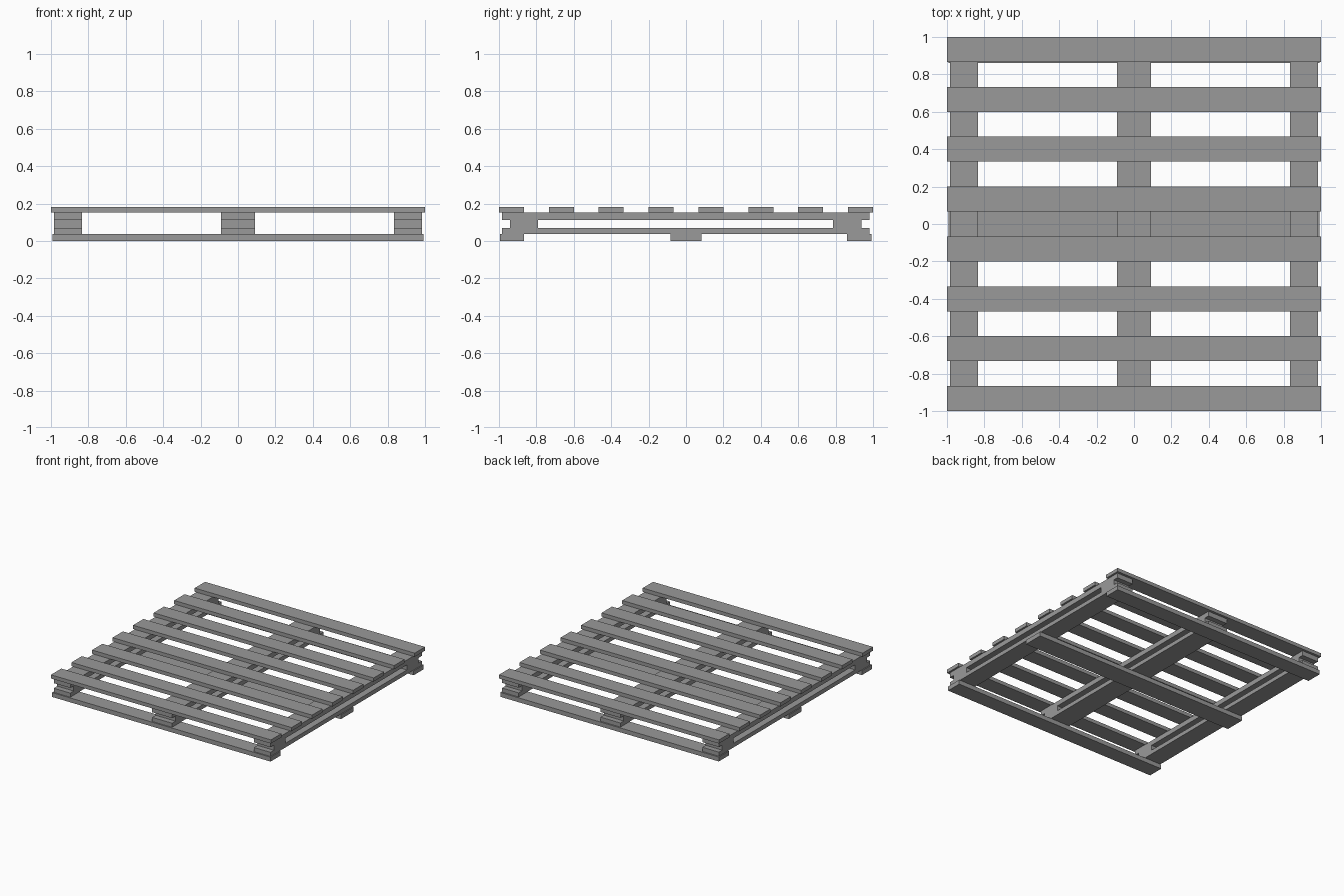
import bpy

cube = bpy.data.objects.get("Cube")
if cube:
    bpy.data.objects.remove(cube, do_unlink=True)

# Single flat grey for all the boards
grey = bpy.data.materials.new("plain grey")
grey.use_nodes = True
colour = (0.32, 0.32, 0.32, 1)
grey.diffuse_color = colour
grey.node_tree.nodes["Principled BSDF"].inputs["Base Color"].default_value = colour


def board(name, x, y, z):
    """Box spanning the given (low, high) ranges."""
    spans = (x, y, z)
    bpy.ops.mesh.primitive_cube_add(size=1, location=[(a + b) / 2 for a, b in spans])
    obj = bpy.context.object
    obj.name = name
    obj.scale = [b - a for a, b in spans]
    bpy.ops.object.transform_apply(location=False, rotation=False, scale=True)
    obj.data.materials.append(grey)
    return obj


# Height of each layer
BOTTOM = (0, 0.036)
LOWER = (0.036, 0.07)
BLOCK = (0.07, 0.112)
UPPER = (0.112, 0.152)
DECK = (0.152, 0.182)

# Eight evenly spaced deck slats
SLATS, WIDTH = 8, 0.134
for i in range(SLATS):
    y = -1 + i * (2 - WIDTH) / (SLATS - 1)
    board(f"deck_slat_{i + 1}", (-1, 1), (y, y + WIDTH), DECK)

# Three stringers, each two rails held apart by end blocks
for side, x in (("right", (-0.985, -0.835)),
                ("middle", (-0.09, 0.09)),
                ("left", (0.835, 0.985))):
    board(f"{side}_lower_rail", x, (-0.985, 0.98), LOWER)
    board(f"{side}_upper_rail", x, (-0.985, 0.98), UPPER)
    board(f"{side}_front_block", x, (-0.94, -0.79), BLOCK)
    board(f"{side}_back_block", x, (0.787, 0.937), BLOCK)

# Bottom slats
for place, y in (("front", (-0.995, -0.865)),
                 ("middle", (-0.083, 0.083)),
                 ("back", (0.862, 0.992))):
    board(f"{place}_bottom_slat", (-0.993, 0.993), y, BOTTOM)
